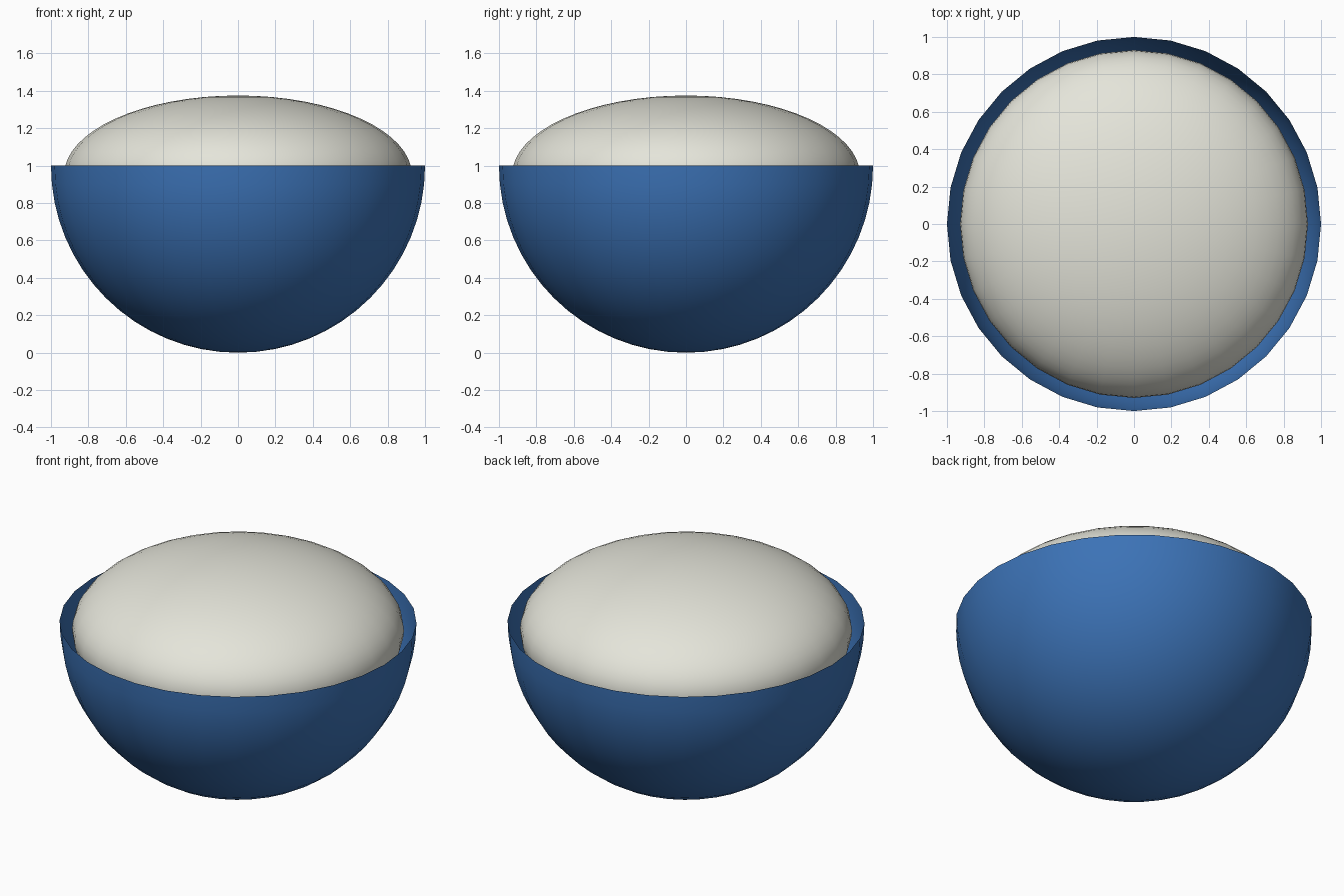
import bpy, math

cube = bpy.data.objects.get("Cube")
if cube:
    bpy.data.objects.remove(cube, do_unlink=True)

SIDES = 32


def make_material(name, rgb):
    mat = bpy.data.materials.new(name)
    mat.use_nodes = True
    mat.diffuse_color = (*rgb, 1)
    mat.node_tree.nodes["Principled BSDF"].inputs["Base Color"].default_value = (*rgb, 1)
    return mat


def revolve(name, profile, mat):
    """Spin an (r, z) profile around z; points with r = 0 become poles."""
    verts, faces, rings = [], [], []
    for r, z in profile:
        count = SIDES if r > 1e-5 else 1
        rings.append([len(verts) + i for i in range(count)])
        for i in range(count):
            a = math.tau * i / SIDES
            verts.append((r * math.cos(a), r * math.sin(a), z))
    for low, high in zip(rings, rings[1:]):
        for i in range(SIDES):
            j = (i + 1) % SIDES
            loop = [low[i % len(low)], low[j % len(low)],
                    high[j % len(high)], high[i % len(high)]]
            faces.append(list(dict.fromkeys(loop)))
    mesh = bpy.data.meshes.new(name)
    mesh.from_pydata(verts, [], faces)
    mesh.materials.append(mat)
    mesh.shade_smooth()
    obj = bpy.data.objects.new(name, mesh)
    bpy.context.collection.objects.link(obj)
    return obj


def arc(radius, height, centre, end, steps):
    """Elliptical profile from the bottom pole up to the given angle."""
    pts = []
    for i in range(steps + 1):
        a = end * i / steps
        pts.append((radius * math.sin(a), centre - height * math.cos(a)))
    return pts


blue = make_material("bowl blue", (0.045, 0.17, 0.47))
white = make_material("rice white", (0.78, 0.78, 0.70))

# Open, thin-walled half-round bowl
revolve("bowl", arc(1, 1, 1, math.pi / 2, 16), blue)

# Flattened mound of filling resting in the bowl
revolve("rice_mound", arc(0.93, 0.425, 0.95, math.pi, 32), white)
